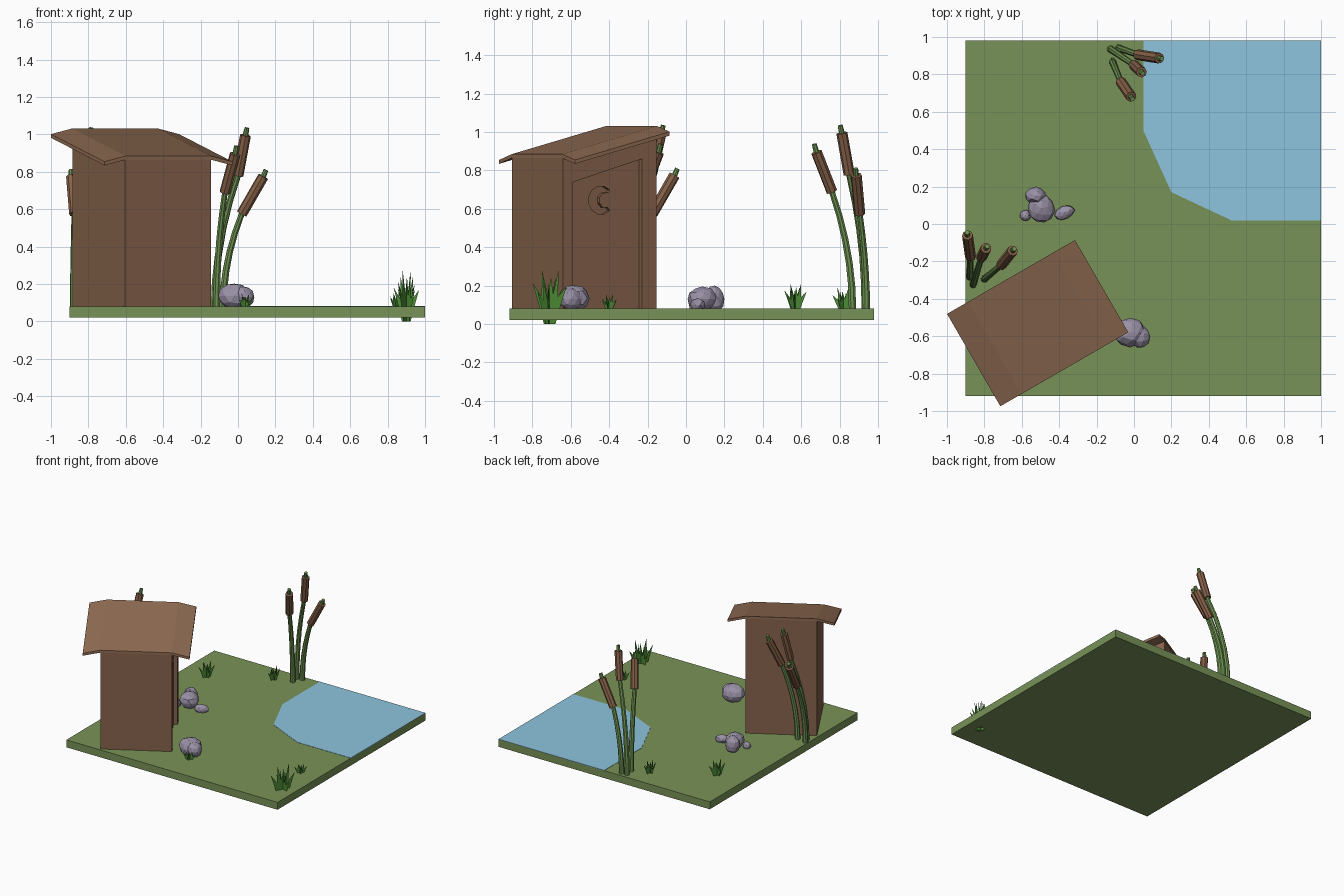
import bpy, bmesh, random
from math import sin, cos, pi, radians
from mathutils import Vector, Matrix, noise

if "Cube" in bpy.data.objects:
    bpy.data.objects.remove(bpy.data.objects["Cube"])

random.seed(4)


def material(name, rgb):
    m = bpy.data.materials.new(name)
    m.diffuse_color = (*rgb, 1)
    m.use_nodes = True
    m.node_tree.nodes["Principled BSDF"].inputs["Base Color"].default_value = m.diffuse_color
    return m


GREEN = material("turf", (0.19, 0.29, 0.095))
WATER = material("water", (0.27, 0.56, 0.74))
WOOD = material("wood", (0.24, 0.125, 0.07))
ROOF = material("roof_wood", (0.28, 0.15, 0.085))
STONE = material("stone", (0.32, 0.28, 0.38))
BLADE = material("grass", (0.07, 0.25, 0.035))
STEM = material("stem", (0.16, 0.3, 0.085))
HEAD = material("seed_head", (0.24, 0.12, 0.065))


def add(name, verts, faces, mat, matrix=None):
    me = bpy.data.meshes.new(name)
    me.from_pydata([tuple(v) for v in verts], [], faces)
    bm = bmesh.new()
    bm.from_mesh(me)
    bmesh.ops.recalc_face_normals(bm, faces=bm.faces)
    bm.to_mesh(me)
    bm.free()
    me.materials.append(mat)
    ob = bpy.data.objects.new(name, me)
    bpy.context.collection.objects.link(ob)
    if matrix:
        ob.matrix_world = matrix
    return ob


def prism(name, low, high, mat, matrix=None):
    """Solid between two matching outlines."""
    n = len(low)
    faces = [list(range(n))[::-1], list(range(n, 2 * n))]
    faces += [(i, (i + 1) % n, n + (i + 1) % n, n + i) for i in range(n)]
    return add(name, list(low) + list(high), faces, mat, matrix)


def tube(name, pts, radii, mat, sides=8):
    pts = [Vector(p) for p in pts]
    verts, faces = [], []
    for i, p in enumerate(pts):
        d = pts[min(i + 1, len(pts) - 1)] - pts[max(i - 1, 0)]
        q = d.to_track_quat('Z', 'Y')
        for k in range(sides):
            a = 2 * pi * k / sides
            verts.append(p + q @ Vector((radii[i] * cos(a), radii[i] * sin(a), 0)))
    for i in range(len(pts) - 1):
        for k in range(sides):
            a, b = i * sides + k, i * sides + (k + 1) % sides
            faces.append((a, b, b + sides, a + sides))
    n = len(verts)
    faces += [list(range(sides))[::-1], list(range(n - sides, n))]
    return add(name, verts, faces, mat)


# ground slab and pond
rect = [(-0.9, -0.92), (1, -0.92), (1, 0.98), (-0.9, 0.98)]
prism("ground", [(x, y, 0.02) for x, y in rect], [(x, y, 0.08) for x, y in rect], GREEN)
pond = [(0.05, 0.98), (0.05, 0.5), (0.2, 0.17), (0.52, 0.02), (1, 0.02), (1, 0.98)]
prism("pond", [(x, y, 0.076) for x, y in pond], [(x, y, 0.082) for x, y in pond], WATER)

# outhouse cabin, turned 30 degrees, door on its local +x side
place = Matrix.Translation((-0.515, -0.53, 0)) @ Matrix.Rotation(radians(30), 4, 'Z')
U, V = 0.265, 0.282


def roof_z(v):
    return 0.958 + v * 0.258


corners = [(-U, -V), (U, -V), (U, V), (-U, V)]
cabin = prism("cabin", [(u, v, 0.07) for u, v in corners],
              [(u, v, roof_z(v) - 0.015) for u, v in corners], WOOD, place)

# recessed door with a crescent cut-out
door = [(-0.22, 0.0), (0.195, 0.0), (0.195, 0.86), (-0.22, 0.74)]
moon = [(0.075 * cos(a), 0.075 * sin(a)) for a in [radians(45 + 30 * i) for i in range(10)]]
moon += [(0.03 + 0.042 * cos(a), 0.042 * sin(a)) for a in [radians(290 - 44 * i) for i in range(6)]]
moon = [(v - 0.035, z + 0.645) for v, z in moon]
for name, outline, depth in (("door_cutter", door, 0.235), ("moon_cutter", moon, 0.212)):
    cutter = prism(name, [(depth, v, z) for v, z in outline],
                   [(0.3, v, z) for v, z in outline], WOOD, place)
    cutter.hide_render = True
    cutter.hide_viewport = False
    mod = cabin.modifiers.new(name, 'BOOLEAN')
    mod.operation, mod.solver, mod.object = 'DIFFERENCE', 'EXACT', cutter
bpy.context.view_layer.objects.active = cabin
for mod in list(cabin.modifiers):
    bpy.ops.object.modifier_apply(modifier=mod.name)
for ob in [o for o in bpy.data.objects if "cutter" in o.name]:
    bpy.data.objects.remove(ob)

# sloping roof with drooping ends
top = [(-0.395, -0.03), (-U, 0), (U, 0), (0.395, -0.03)]
outline = top + [(u, z - 0.02) for u, z in reversed(top)]
prism("roof", [(u, -0.285, roof_z(-0.285) + z) for u, z in outline],
      [(u, 0.285, roof_z(0.285) + z) for u, z in outline], ROOF, place)

# cattails: base, head bottom, head top, tip
cattails = [
    ((-0.125, 0.935, 0.07), (0.0, 0.85, 0.78), (0.04, 0.812, 0.995), (0.048, 0.803, 1.035)),
    ((-0.115, 0.868, 0.07), (-0.07, 0.76, 0.69), (-0.015, 0.68, 0.895), (-0.008, 0.668, 0.938)),
    ((-0.08, 0.94, 0.07), (0.02, 0.905, 0.575), (0.135, 0.887, 0.775), (0.15, 0.884, 0.81)),
]
pivot = Vector((0.15, 0.885, 0))
second = Matrix.Translation((-0.893, -0.045, 0)) @ Matrix.Rotation(radians(107), 4, 'Z') \
    @ Matrix.Translation(-pivot)
for group, M in (("pond", Matrix()), ("cabin", second)):
    for i, row in enumerate(cattails):
        base, low, high, tip = [M @ Vector(p) for p in row]
        path = []
        for k in range(6):
            t = k / 5
            p = base.lerp(low, t * t)
            p.z = base.z + (low.z - base.z) * t
            path.append(p)
        tube(f"{group}_cattail_stem_{i}", path, [0.021 - 0.001 * k for k in range(6)], STEM)
        tube(f"{group}_cattail_head_{i}", [low, high], [0.029, 0.029], HEAD)
        tube(f"{group}_cattail_tip_{i}", [high, tip], [0.015, 0.013], STEM)

# faceted rocks: centre, radii, turn
rocks = [
    ((-0.02, -0.58, 0.135), (0.085, 0.08, 0.07), 0),
    ((0.03, -0.6, 0.13), (0.055, 0.065, 0.06), 20),
    ((-0.495, 0.085, 0.13), (0.07, 0.08, 0.065), 10),
    ((-0.525, 0.15, 0.13), (0.055, 0.05, 0.07), 0),
    ((-0.58, 0.045, 0.095), (0.03, 0.03, 0.03), 0),
    ((-0.37, 0.062, 0.1), (0.055, 0.035, 0.035), 25),
]
for i, (c, r, turn) in enumerate(rocks):
    bm = bmesh.new()
    bmesh.ops.create_icosphere(bm, subdivisions=2, radius=1)
    for v in bm.verts:
        v.co *= 1 + 0.14 * noise.noise(v.co * 1.3 + Vector((i * 7.3, 2, 1)))
    me = bpy.data.meshes.new(f"rock_{i}")
    bm.to_mesh(me)
    bm.free()
    me.materials.append(STONE)
    ob = bpy.data.objects.new(f"rock_{i}", me)
    ob.location, ob.scale, ob.rotation_euler = c, r, (0, 0, radians(turn))
    bpy.context.collection.objects.link(ob)

# grass tufts made of crossed jagged cards
card = [(-0.17, 0), (0.17, 0), (0.26, 0.22), (0.5, 0.75), (0.24, 0.5), (0.22, 0.97),
        (0.06, 0.55), (-0.04, 0.85), (-0.1, 0.55), (-0.26, 1.0), (-0.24, 0.5),
        (-0.5, 0.7), (-0.26, 0.22)]
tufts = [
    (0.9, -0.71, 0.0, 0.285, 0.2, 63),
    (0.04, -0.68, 0.06, 0.09, 0.09, 30),
    (0.845, -0.4, 0.06, 0.1, 0.1, 50),
    (-0.25, 0.82, 0.06, 0.13, 0.12, 75),
    (-0.68, 0.57, 0.06, 0.155, 0.135, 60),
]
for i, (x, y, z0, h, w, turn) in enumerate(tufts):
    verts, faces = [], []
    for j, (off, k) in enumerate(((0, 1), (62, 0.8), (-75, 0.7))):
        a = radians(turn + off)
        s = random.choice((-1, 1))
        faces.append(range(len(verts), len(verts) + len(card)))
        verts += [(x + s * w * k * p * cos(a), y + s * w * k * p * sin(a),
                   z0 + h * q * (1 if j == 0 else 0.85)) for p, q in card]
    add(f"grass_tuft_{i}", verts, faces, BLADE)
